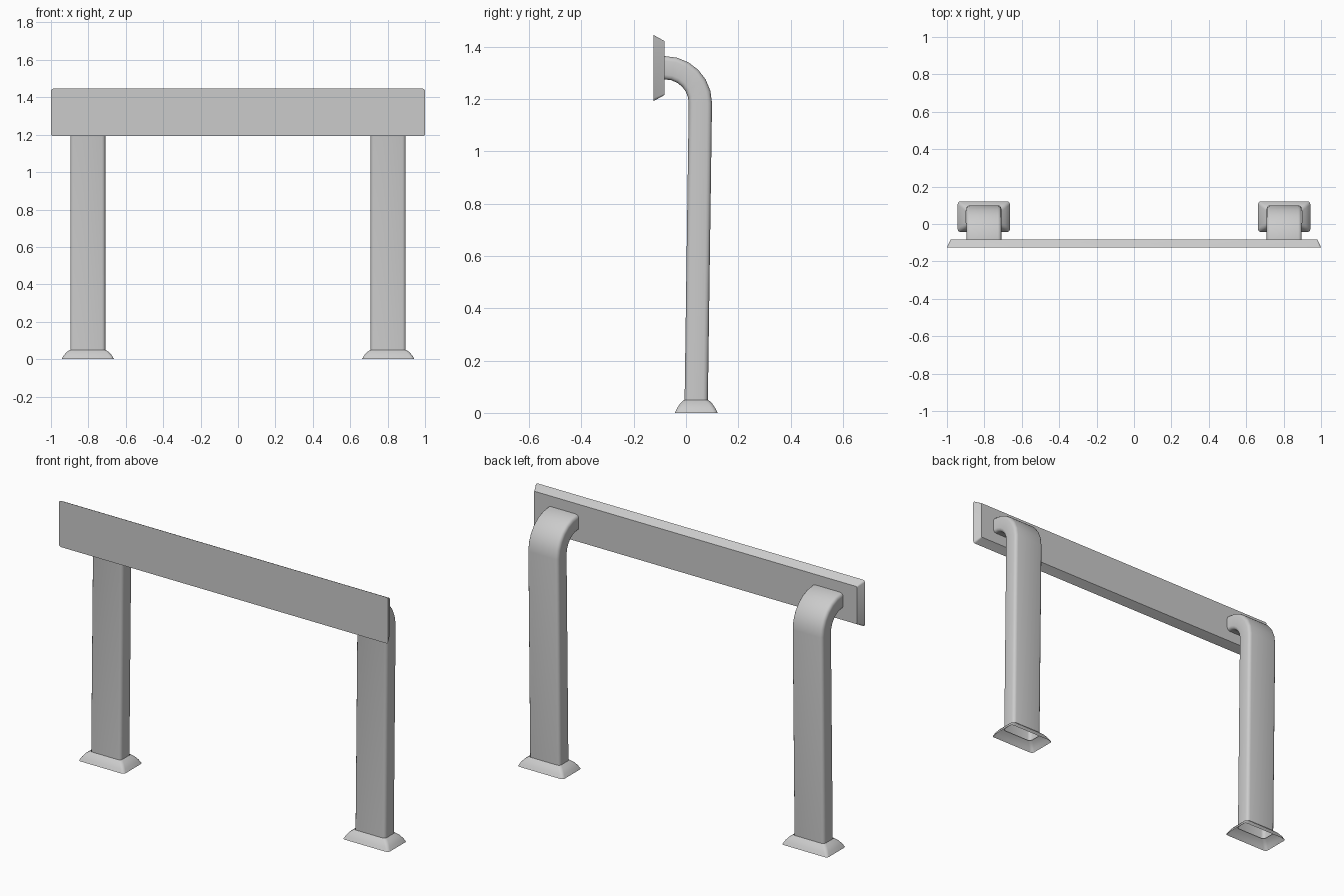
import bpy, bmesh
from math import sin, cos, pi, radians
from mathutils import Vector

if "Cube" in bpy.data.objects:
    bpy.data.objects.remove(bpy.data.objects["Cube"])


def rounded_rect(hw, hd, r, seg=3):
    """2D outline of a rounded rectangle, counter-clockwise."""
    pts = []
    for i, (sx, sy) in enumerate([(1, 1), (-1, 1), (-1, -1), (1, -1)]):
        for k in range(seg + 1):
            a = (i + k / seg) * pi / 2
            pts.append((sx * (hw - r) + r * cos(a), sy * (hd - r) + r * sin(a)))
    return pts


def loft(name, rings, caps=False):
    """Skin a list of equal-length point rings."""
    bm = bmesh.new()
    loops = [[bm.verts.new(p) for p in ring] for ring in rings]
    for a, b in zip(loops, loops[1:]):
        n = len(a)
        for i in range(n):
            j = (i + 1) % n
            bm.faces.new((a[i], a[j], b[j], b[i]))
    if caps:
        bm.faces.new(loops[0][::-1])
        bm.faces.new(loops[-1])
        bmesh.ops.recalc_face_normals(bm, faces=bm.faces)
    me = bpy.data.meshes.new(name)
    bm.to_mesh(me)
    bm.free()
    ob = bpy.data.objects.new(name, me)
    bpy.context.collection.objects.link(ob)
    bpy.context.view_layer.objects.active = ob
    ob.select_set(True)
    bpy.ops.object.shade_smooth_by_angle(angle=radians(35))
    ob.select_set(False)
    return ob


def section(x, y, z, ang, hw, hd, r):
    """Rounded rectangle across a path in the YZ plane; ang 0 = heading up."""
    across = Vector((0, cos(ang), sin(ang)))
    c = Vector((x, y, z))
    return [c + Vector((u, 0, 0)) + across * v for u, v in rounded_rect(hw, hd, r)]


# Board: full-size front face, bevelled back to a smaller rear face
zc = 1.319
board = [[(u, y, zc + v) for u, v in rounded_rect(hw, hh, r)]
         for y, hw, hh, r in [(-0.125, 1.0, 0.127, 0.012), (-0.082, 0.98, 0.103, 0.006)]]
loft("board", board, caps=True)

BEND = 6
for side, sx in (("left", -1), ("right", 1)):
    x = sx * 0.803
    # Flared foot, open underneath
    foot = [(0.0, 0.14, 0.082), (0.018, 0.13, 0.073),
            (0.036, 0.115, 0.061), (0.05, 0.095, 0.046)]
    loft(side + "_foot", [section(x, 0.039, z, 0, hw, hd, 0.016) for z, hw, hd in foot])
    # Leaning post with a quarter bend into the back of the board
    path = [(0.039, 0.04, 0)]
    for i in range(BEND + 1):
        a = i / BEND * pi / 2
        path.append((-0.08 + 0.135 * cos(a), 1.185 + 0.135 * sin(a), a))
    path.append((-0.083, 1.32, pi / 2))
    loft(side + "_post", [section(x, y, z, a, 0.0935, 0.0445, 0.018) for y, z, a in path])
